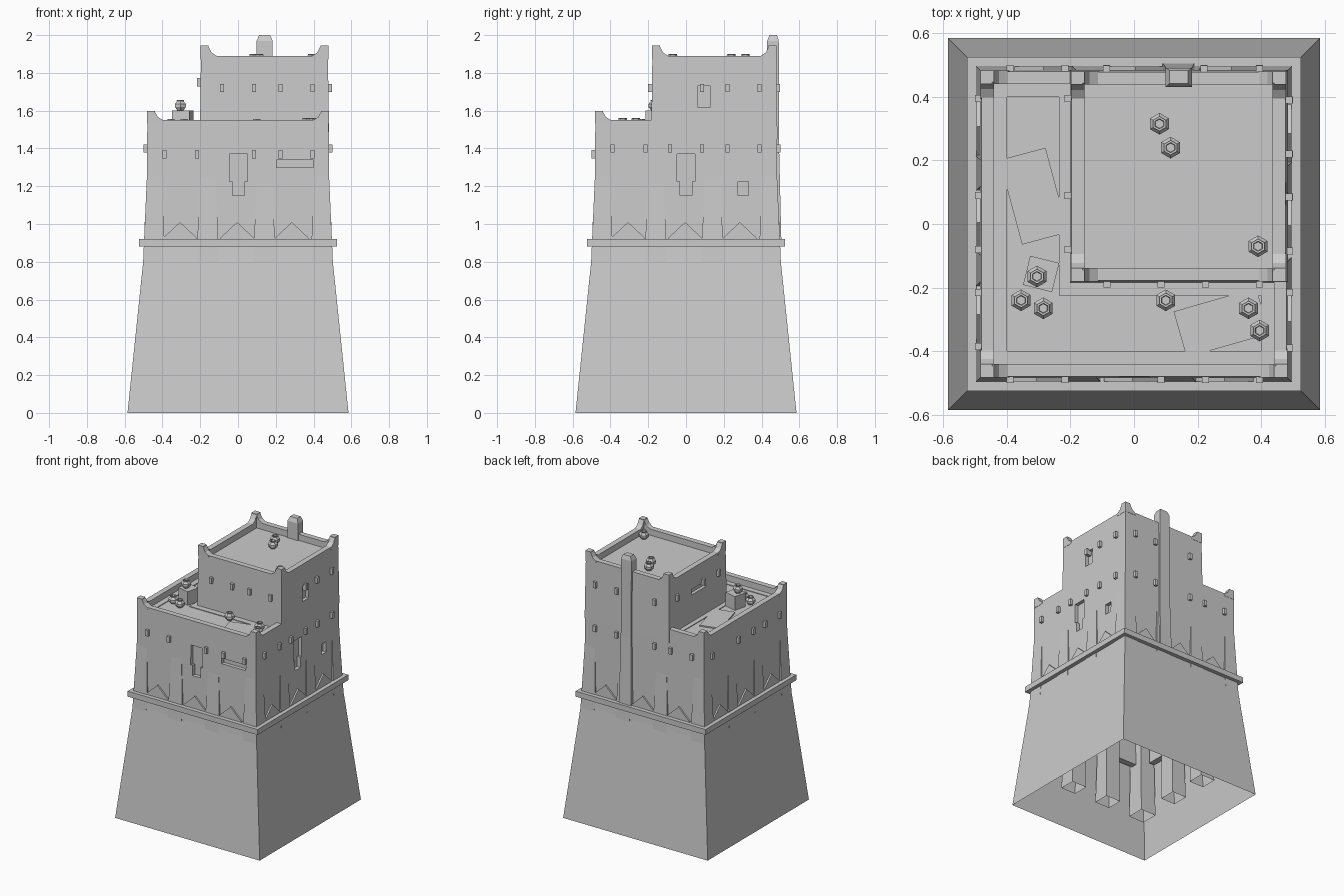
import bpy, bmesh
from math import radians, cos, sin, pi
from mathutils import Matrix, Vector

if "Cube" in bpy.data.objects:
    bpy.data.objects.remove(bpy.data.objects["Cube"])


def finish(name, bm):
    bmesh.ops.recalc_face_normals(bm, faces=bm.faces)
    me = bpy.data.meshes.new(name)
    bm.to_mesh(me)
    bm.free()
    ob = bpy.data.objects.new(name, me)
    bpy.context.collection.objects.link(ob)
    return ob


def rings_mesh(name, rings, bottom=True, top=True, mat=None, closed=False):
    """Skin a stack of equal-length point rings."""
    bm = bmesh.new()
    vs = [[bm.verts.new(p) for p in r] for r in rings]
    pairs = list(zip(vs, vs[1:])) + ([(vs[-1], vs[0])] if closed else [])
    for a, b in pairs:
        for i in range(len(a)):
            j = (i + 1) % len(a)
            bm.faces.new((a[i], a[j], b[j], b[i]))
    if bottom and not closed:
        bm.faces.new(vs[0][::-1])
    if top and not closed:
        bm.faces.new(vs[-1])
    if mat:
        bm.transform(mat)
    return finish(name, bm)


def rect(x0, x1, y0, y1, z):
    return [(x0, y0, z), (x1, y0, z), (x1, y1, z), (x0, y1, z)]


def loft(name, r, prof, **kw):
    x0, x1, y0, y1 = r
    return rings_mesh(name, [rect(x0 + i, x1 - i, y0 + i, y1 - i, z) for i, z in prof], **kw)


def box(name, x0, x1, y0, y1, z0, z1, mat=None):
    return rings_mesh(name, [rect(x0, x1, y0, y1, z0), rect(x0, x1, y0, y1, z1)], mat=mat)


def side(k):  # 0 front, 1 right, 2 back, 3 left
    return Matrix.Rotation(radians(90 * k), 4, 'Z')


def cut(ob, cutters):
    for c in cutters:
        m = ob.modifiers.new("cut", 'BOOLEAN')
        m.operation, m.solver, m.object = 'DIFFERENCE', 'EXACT', c
    bpy.context.view_layer.objects.active = ob
    for m in list(ob.modifiers):
        bpy.ops.object.modifier_apply(modifier=m.name)
    for c in cutters:
        bpy.data.objects.remove(c)


def open_bottom(ob, z):
    bm = bmesh.new()
    bm.from_mesh(ob.data)
    bmesh.ops.delete(bm, geom=[f for f in bm.faces if all(v.co.z < z for v in f.verts)], context='FACES')
    bm.to_mesh(ob.data)
    bm.free()


# flared hollow base and ledge
sq = (-0.585, 0.585, -0.585, 0.585)
loft("base", sq, [(0, 0), (0.085, 0.82), (0.091, 0.9)], bottom=False, top=False)
loft("ledge", (-0.525, 0.525, -0.525, 0.525),
     [(0, 0.88), (0, 0.92), (0.06, 0.92), (0.06, 0.88)], closed=True)

# main storey with parapet and sunken roof
main = loft("lower_walls", (-0.485, 0.485, -0.485, 0.485),
            [(0, 0.85), (0.005, 1.55), (0.045, 1.55), (0.045, 1.505), (0.085, 1.505), (0.085, 1.5)])


def keyhole(x, z, mat):
    return [box("cutter", x - 0.047, x + 0.047, -0.55, -0.455, z, z + 0.145, mat),
            box("cutter", x - 0.032, x + 0.032, -0.55, -0.4551, z - 0.075, z + 0.01, mat)]


cuts = keyhole(0.002, 1.225, side(0)) + keyhole(0.0, 1.225, side(1))
cuts += [box("cutter", 0.205, 0.4, -0.55, -0.455, 1.3, 1.34),
         box("cutter", 0.275, 0.33, -0.55, -0.455, 1.15, 1.225, side(1))]
cut(main, cuts)
open_bottom(main, 0.86)

# upper tower
UP = (-0.202, 0.482, -0.184, 0.484)
upper = loft("upper_walls", UP,
             [(0, 1.45), (0.006, 1.89), (0.046, 1.89), (0.046, 1.845)])
cut(upper, [box("cutter", 0.06, 0.13, -0.55, -0.455, 1.62, 1.73, side(1)),
            box("cutter", -0.3, -0.175, 0.05, 0.22, 1.7, 1.74)])
open_bottom(upper, 1.46)
box("upper_plinth", -0.235, 0.44, -0.225, 0.44, 1.49, 1.505)

# swept-up parapet corners
HORN = [(0, -0.02), (0.09, -0.02), (0.085, 0.0), (0.058, 0.018), (0.043, 0.048), (0.036, 0.055), (0, 0.055)]


def corner(name, x, y, sx, sy, z, h):
    for swap in (0, 1):
        rings = []
        for d in (0, 0.042):
            ring = []
            for u, w in HORN:
                a, b = (d, u) if swap else (u, d)
                ring.append((x + sx * a, y + sy * b, z + w * h))
            rings.append(ring)
        rings_mesh(name, rings)


for x, y in ((-0.482, -0.482), (0.482, -0.482), (-0.482, 0.482)):
    corner("lower_corner", x, y, -1 if x > 0 else 1, -1 if y > 0 else 1, 1.55, 0.9)
for x in (-0.198, 0.478):
    for y in (-0.18, 0.48):
        corner("upper_corner", x, y, -1 if x > 0 else 1, -1 if y > 0 else 1, 1.89, 1.0)

# tapered buttresses, gabled blocks between them, corner buttresses
for k in range(4):
    m = side(k)
    for i, x in enumerate((-0.16, 0.14)):
        top = 1.27 - 0.03 * ((i + k) % 2)
        rings_mesh("buttress", [rect(x - 0.06, x + 0.06, -0.526, -0.41, 0.25),
                                rect(x - 0.055, x + 0.055, -0.497, -0.41, 0.92),
                                rect(x - 0.04, x + 0.04, -0.481, -0.43, top)], bottom=False, mat=m)
    rings_mesh("corner_buttress", [rect(-0.526, -0.4, -0.526, -0.4, 0.25),
                                   rect(-0.497, -0.39, -0.497, -0.39, 0.92),
                                   rect(-0.481, -0.4, -0.481, -0.4, 1.28)], bottom=False, mat=m)
    for x in (-0.307, -0.005, 0.285):
        gable = [(x - 0.09, 0.62), (x + 0.09, 0.62), (x + 0.09, 0.925), (x, 1.01), (x - 0.09, 0.925)]
        rings_mesh("gable_block", [[(a, y, b) for a, b in gable] for y in (-0.495, -0.45)], mat=m)

# projecting beam ends: side, height, face distance, positions
BEAMS = [(0, 1.37, 0.48, (-0.39, -0.217, 0.085, 0.225, 0.395)),
         (1, 1.4, 0.48, (-0.39, -0.215, -0.085, 0.085, 0.22, 0.39)),
         (2, 1.4, 0.48, (-0.395, -0.22, 0.087, 0.217, 0.39)),
         (3, 1.4, 0.48, (-0.395, -0.09, 0.08, 0.215, 0.385)),
         (0, 1.72, 0.18, (-0.085, 0.085, 0.225, 0.395)),
         (1, 1.72, 0.478, (0.085, 0.22, 0.39)),
         (2, 1.72, 0.478, (-0.395, -0.22, 0.087)),
         (3, 1.75, 0.198, (-0.395, -0.09, 0.08))]
for k, z, d, xs in BEAMS:
    for x in xs:
        box("beam_end", x - 0.011, x + 0.011, -d - 0.02, -d + 0.02, z - 0.022, z + 0.022, side(k))

# chimney on the back wall
rings_mesh("chimney", [rect(0.09, 0.19, 0.42, 0.505, 0.9), rect(0.099, 0.183, 0.43, 0.493, 1.4),
                       rect(0.099, 0.183, 0.43, 0.491, 1.97), rect(0.112, 0.17, 0.442, 0.482, 2.0)])

# roof mats and crate
for x, y, w, h, a in ((-0.315, 0.0875, 0.15, 0.275, 15), (0.275, -0.31, 0.27, 0.15, 16)):
    box("mat", -w / 2, w / 2, -h / 2, h / 2, 1.498, 1.509,
        Matrix.Translation((x, y, 0)) @ Matrix.Rotation(radians(a), 4, 'Z'))
box("crate", -0.047, 0.047, -0.047, 0.047, 1.49, 1.6,
    Matrix.Translation((-0.292, -0.157, 0)) @ Matrix.Rotation(radians(-14), 4, 'Z'))

# six-sided pots
POT = [(0.018, 0), (0.034, 0.02), (0.034, 0.034), (0.021, 0.05), (0.023, 0.056), (0.016, 0.056), (0.014, 0.042)]
for x, y, z in ((-0.305, -0.165, 1.6), (-0.355, -0.24, 1.5), (-0.285, -0.265, 1.5), (0.1, -0.24, 1.5),
                (0.36, -0.265, 1.505), (0.395, -0.335, 1.505), (0.08, 0.315, 1.845),
                (0.115, 0.24, 1.845), (0.39, -0.07, 1.845)):
    rings_mesh("pot", [[(x + r * cos(pi * i / 3 + pi / 6), y + r * sin(pi * i / 3 + pi / 6), z + h)
                        for i in range(6)] for r, h in POT])
